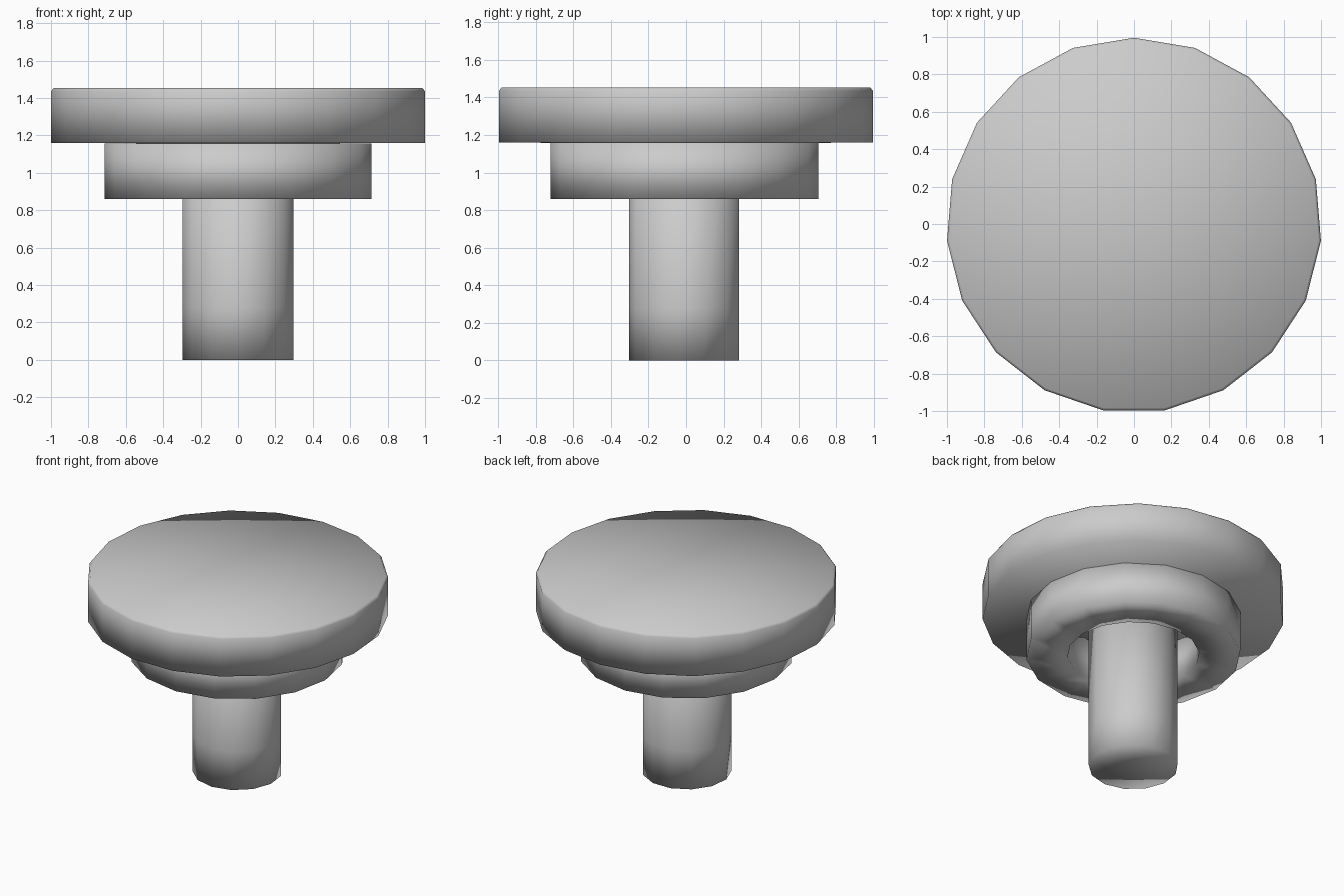
import bpy, bmesh, math

if "Cube" in bpy.data.objects:
    bpy.data.objects.remove(bpy.data.objects["Cube"])

CY = -0.007  # axis offset that centres the odd-sided disc


def lathe(name, profile, sides, start, closed=False, sharp=40):
    """Spin (radius, z) points round the z axis; radius 0 makes a pole."""
    bm = bmesh.new()
    rings = []
    for r, z in profile:
        n = sides if r > 0 else 1
        rings.append([bm.verts.new((r * math.cos(start + math.tau * i / sides),
                                    CY + r * math.sin(start + math.tau * i / sides), z))
                      for i in range(n)])
    pairs = list(zip(rings, rings[1:])) + ([(rings[-1], rings[0])] if closed else [])
    for a, b in pairs:
        for i in range(sides):
            j = (i + 1) % sides
            quad = [a[i % len(a)], a[j % len(a)], b[j % len(b)], b[i % len(b)]]
            bm.faces.new(list(dict.fromkeys(quad)))
    bmesh.ops.recalc_face_normals(bm, faces=bm.faces)
    mesh = bpy.data.meshes.new(name)
    bm.to_mesh(mesh)
    bm.free()
    obj = bpy.data.objects.new(name, mesh)
    bpy.context.collection.objects.link(obj)
    bpy.ops.object.select_all(action='DESELECT')
    obj.select_set(True)
    bpy.context.view_layer.objects.active = obj
    bpy.ops.object.shade_smooth_by_angle(angle=math.radians(sharp))
    return obj


up, down = math.pi / 2, -math.pi / 2

# Wide round cap with a narrow softened top rim
lathe("cap_disc", [(0, 1.155), (1.003, 1.16), (1.003, 1.435), (0.99, 1.453), (0, 1.453)],
      19, up, sharp=100)

# Hollow collar under the cap
lathe("collar_ring", [(0.44, 0.86), (0.714, 0.86), (0.714, 1.157), (0.44, 1.157)],
      16, down, closed=True, sharp=100)

# Central stem with a slightly dished foot
lathe("stem", [(0, 0.03), (0.298, 0), (0.298, 0.28), (0.298, 1.157), (0, 1.157)],
      13, down, sharp=100)
